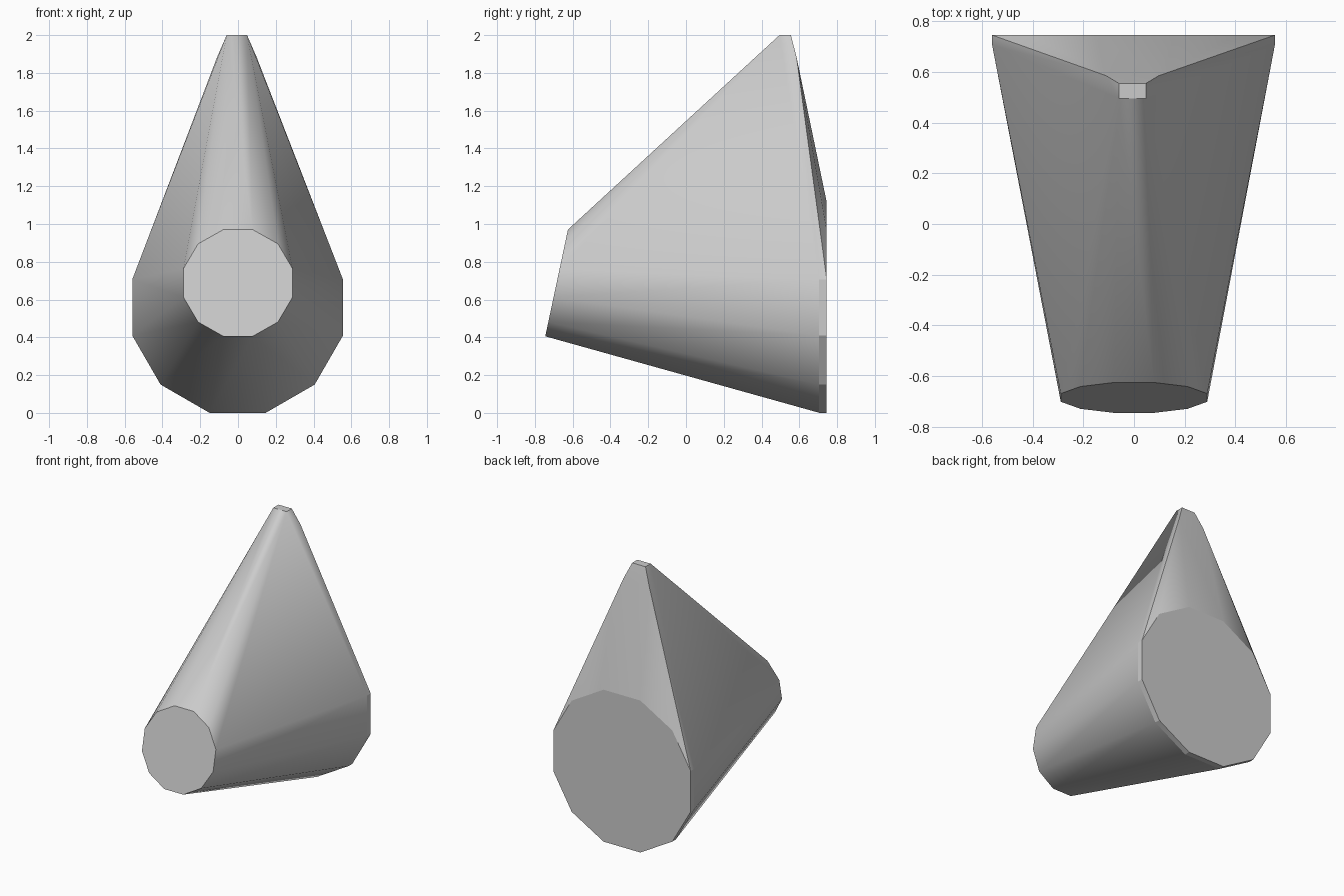
import bpy, bmesh, math
from mathutils import Vector

cube = bpy.data.objects.get("Cube")
if cube:
    bpy.data.objects.remove(cube, do_unlink=True)

mat = bpy.data.materials.new("light_grey")
mat.use_nodes = True
grey = (0.6, 0.6, 0.6, 1)
mat.diffuse_color = grey
mat.node_tree.nodes["Principled BSDF"].inputs["Base Color"].default_value = grey


def ring(center, radius, tilt=0.0, sides=12):
    """Upright polygon facing -y, leaning back by tilt."""
    pts = []
    for i in range(sides):
        a = math.tau * (i + 0.5) / sides
        h = radius * math.sin(a)
        pts.append(Vector(center) + Vector((radius * math.cos(a),
                                            h * math.sin(tilt), h * math.cos(tilt))))
    return pts


# Small tilted nose disc, thick base disc, and narrow tip
points = ring((0, -0.685, 0.688), 0.299, math.radians(12))
points += ring((-0.002, 0.705, 0.558), 0.577)
points += ring((-0.002, 0.745, 0.558), 0.577)
for half_width, y, z in ((0.054, 0.495, 2), (0.054, 0.555, 2), (0.104, 0.585, 1.885)):
    points += [Vector((s * half_width - 0.006, y, z)) for s in (-1, 1)]

# Wrap a tight skin around all the parts
bm = bmesh.new()
for p in points:
    bm.verts.new(p)
result = bmesh.ops.convex_hull(bm, input=bm.verts[:])
loose = {v for v in result["geom_interior"] + result["geom_unused"]
         if isinstance(v, bmesh.types.BMVert)}
bmesh.ops.delete(bm, geom=list(loose), context="VERTS")
bmesh.ops.dissolve_limit(bm, angle_limit=math.radians(0.5),
                         verts=bm.verts[:], edges=bm.edges[:])
bmesh.ops.recalc_face_normals(bm, faces=bm.faces[:])

mesh = bpy.data.meshes.new("tapered_hull")
bm.to_mesh(mesh)
bm.free()
mesh.materials.append(mat)
hull = bpy.data.objects.new("tapered_hull", mesh)
bpy.context.collection.objects.link(hull)

bpy.ops.object.select_all(action="DESELECT")
hull.select_set(True)
bpy.context.view_layer.objects.active = hull
bpy.ops.object.shade_smooth_by_angle(angle=math.radians(40))

# Keep the end caps and the base rim flat
for face in mesh.polygons:
    on_rim = all(mesh.vertices[v].co.y > 0.7 for v in face.vertices)
    if on_rim or len(face.vertices) > 8:
        face.use_smooth = False
